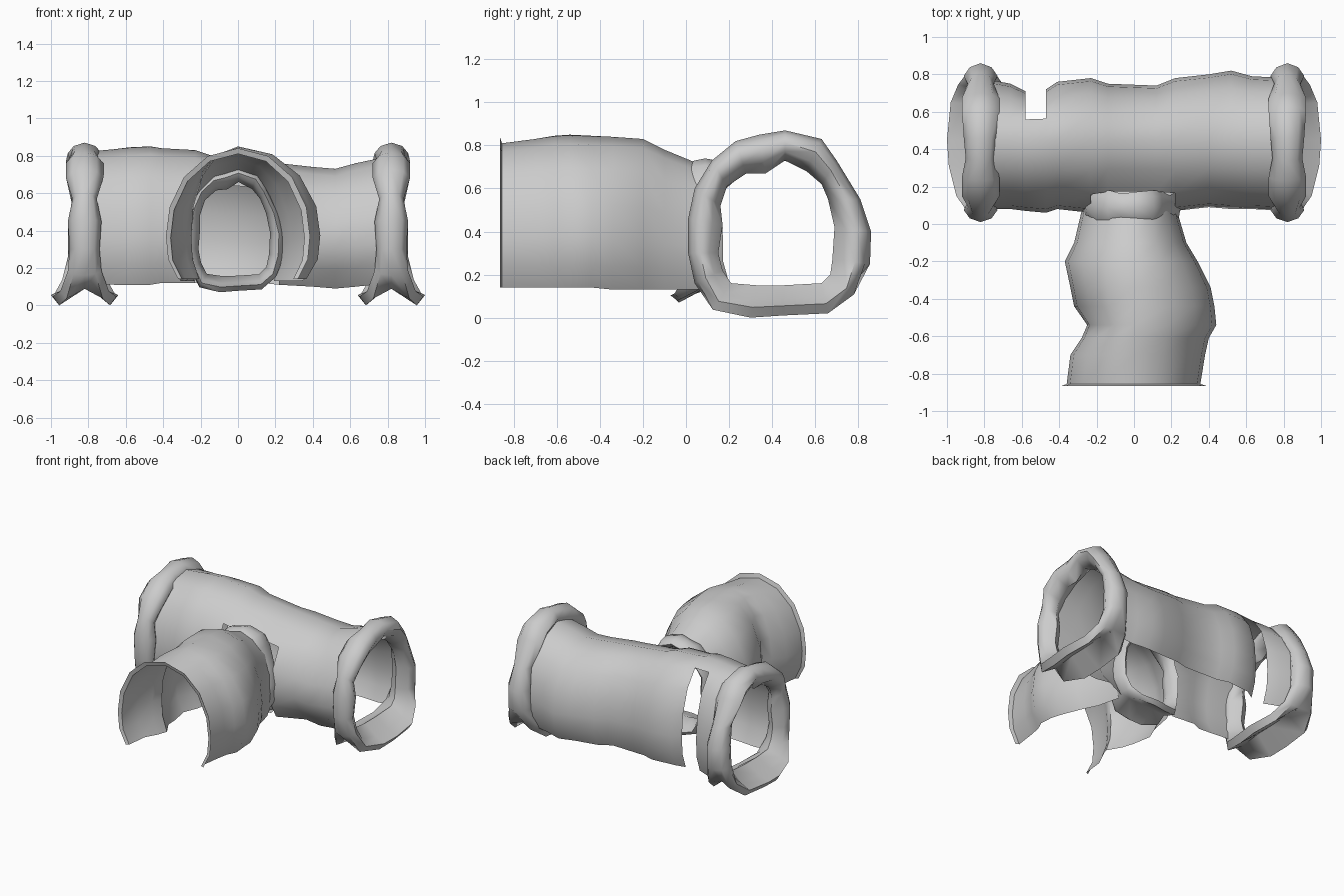
import bpy, bmesh, math
from mathutils import Vector

cube = bpy.data.objects.get("Cube")
if cube:
    bpy.data.objects.remove(cube, do_unlink=True)

stone = bpy.data.materials.new("grey stone")
stone.use_nodes = True
grey = (0.6, 0.6, 0.6, 1)
stone.diffuse_color = grey
stone.node_tree.nodes["Principled BSDF"].inputs["Base Color"].default_value = grey


def loft(name, sections, closed=False, cut=None, angle=50):
    """Skin a row of equal cross-sections; closed joins both directions."""
    bm = bmesh.new()
    rows = [[bm.verts.new(p) for p in section] for section in sections]
    count, size = len(rows), len(rows[0])
    for i in range(count if closed else count - 1):
        for j in range(size if closed else size - 1):
            a, b = rows[i], rows[(i + 1) % count]
            k = (j + 1) % size
            bm.faces.new((a[j], a[k], b[k], b[j]))
    bmesh.ops.recalc_face_normals(bm, faces=bm.faces)
    # Open shells must face outward, so the highest face has to point up
    top = max(bm.faces, key=lambda f: f.calc_center_median().z)
    top.normal_update()
    if top.normal.z < 0:
        bmesh.ops.reverse_faces(bm, faces=bm.faces)
    if cut:
        doomed = [f for f in bm.faces if cut(f.calc_center_median())]
        bmesh.ops.delete(bm, geom=doomed, context='FACES')
    mesh = bpy.data.meshes.new(name)
    bm.to_mesh(mesh)
    bm.free()
    mesh.materials.append(stone)
    obj = bpy.data.objects.new(name, mesh)
    bpy.context.collection.objects.link(obj)
    bpy.ops.object.select_all(action='DESELECT')
    obj.select_set(True)
    bpy.context.view_layer.objects.active = obj
    bpy.ops.object.shade_smooth_by_angle(angle=math.radians(angle))
    return obj


# Unit arch: half profile as (sideways, height), mirrored to a full arch
half = [(.83, 0), (.97, .15), (1, .33), (.95, .55), (.75, .78), (.42, .94)]
arch = [(-u, v) for u, v in half] + [(0, 1)] + half[::-1]


def arch_section(middle, low, high, bottom, top):
    """Fit the unit arch between two walls, keeping its peak over middle."""
    return [(middle + u * (high - middle if u > 0 else middle - low),
             bottom + v * (top - bottom)) for u, v in arch]


# Main passage: x, front wall, back wall, bottom, top
main_stations = [
    (-.82, .08, .78, .12, .82), (-.66, .08, .75, .11, .835),
    (-.58, .07, .71, .11, .845), (-.47, .06, .72, .11, .85),
    (-.41, .08, .76, .12, .84), (-.23, .06, .78, .12, .83),
    (-.14, .08, .75, .12, .8), (.12, .08, .74, .12, .77),
    (.22, .07, .78, .11, .76), (.4, .09, .8, .1, .74),
    (.52, .08, .82, .09, .73), (.63, .08, .79, .1, .76),
    (.82, .07, .78, .12, .8)]
main_sections = [[Vector((x, y, z)) for y, z in arch_section(.45, *rest)]
                 for x, *rest in main_stations]
# Lower front wall tucks inward beside the right-hand pier
for section in main_sections[-4:-1]:
    section[0].y += .08
    section[1].y += .05


def is_opening(c):
    """Doorway to the side passage, and the tear in the back wall."""
    doorway = abs(c.x) < .22 and c.y < .3 and c.z < .64
    tear = -.58 < c.x < -.47 and c.y > .6
    return doorway or tear


loft("main_passage", main_sections, cut=is_opening)

# Side passage: y, left edge, right edge, bottom, top (flared lip in front)
side_stations = [
    (-.865, -.385, .385, .14, .84), (-.855, -.36, .355, .14, .81),
    (-.7, -.34, .38, .14, .83), (-.61, -.28, .4, .14, .845),
    (-.54, -.25, .44, .14, .85), (-.44, -.32, .43, .14, .845),
    (-.34, -.34, .41, .13, .84), (-.2, -.37, .34, .13, .83),
    (-.1, -.32, .28, .13, .78), (.07, -.28, .23, .13, .71)]
loft("side_passage", [[(x, y, z) for x, z in arch_section(0, *rest)]
                      for y, *rest in side_stations])

# Mouth ring: inner point, outer point and half thickness around the opening
ring_outline = [
    (.46, .73, .46, .87, .09), (.56, .68, .63, .83, .1),
    (.63, .62, .7, .73, .1), (.66, .55, .81, .55, .07),
    (.69, .42, .86, .4, .09), (.68, .27, .855, .25, .09),
    (.67, .2, .79, .1, .12), (.63, .16, .66, .02, .16),
    (.45, .15, .45, .01, .18), (.33, .15, .3, .0, .17),
    (.21, .16, .12, .03, .13), (.17, .22, .04, .16, .09),
    (.15, .3, .01, .3, .08), (.17, .43, .01, .46, .09),
    (.16, .52, .04, .6, .065), (.19, .61, .12, .73, .1),
    (.28, .67, .23, .82, .1), (.37, .67, .34, .85, .08)]
# Ring cross-sections as (depth outward, spread): round stone and hollow foot
round_half = [(0, 0), (.3, .75), (.6, 1), (.87, .65), (1, 0)]
foot_half = [(0, 0), (.45, .55), (.68, 1), (1, .8), (.25, 0)]


def ring(name, place, thinning=0):
    """Sweep the ring; place maps (along, across, height) to the model."""
    sections = []
    for ay, az, by, bz, width in ring_outline:
        outer = Vector((by, bz))
        inner = Vector((ay, az)).lerp(outer, thinning)
        splay = min(max((width - .1) / .05, 0), 1)
        shape = [Vector(r).lerp(Vector(f), splay)
                 for r, f in zip(round_half, foot_half)]
        shape += [Vector((p.x, -p.y)) for p in shape[-2:0:-1]]
        section = []
        for depth, spread in shape:
            p = inner.lerp(outer, depth)
            section.append(place(spread * width, p.x, p.y))
        sections.append(section)
    return loft(name, sections, closed=True, angle=65)


for side, label in ((-1, "right"), (1, "left")):
    ring(label + "_mouth_ring",
         lambda along, across, height, s=side: (s * (.82 + along), across, height))

# Smaller ring where the side passage joins the main one
ring("junction_ring", lambda along, across, height:
     ((across - .44) * .62 - .01, .09 + along * .9, height * .77 + .07), thinning=.25)
